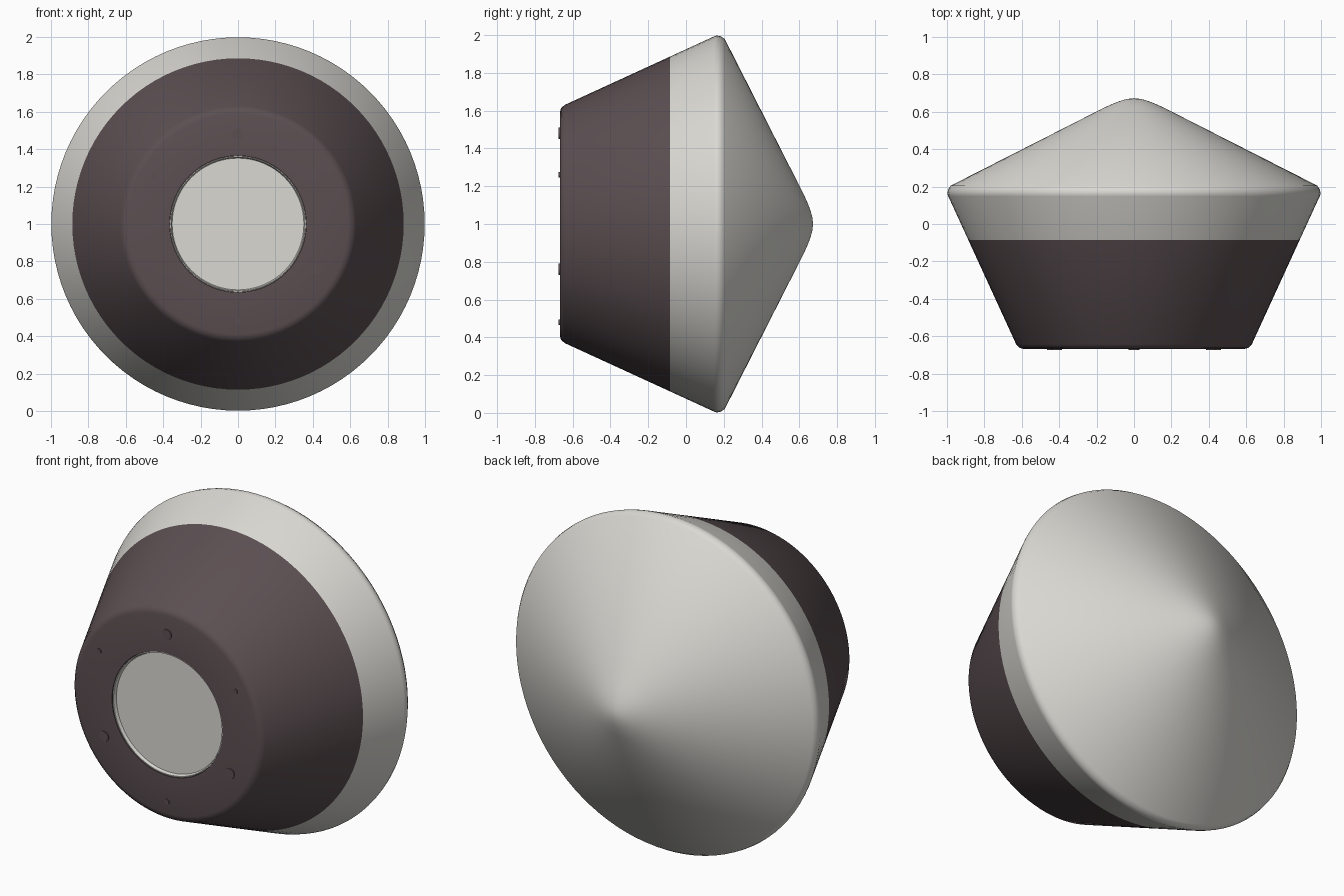
import bpy, math
from mathutils import Matrix

if "Cube" in bpy.data.objects:
    bpy.data.objects.remove(bpy.data.objects["Cube"])

SEG = 96
CZ = 1.0  # height of the revolve axis


def material(name, rgb):
    m = bpy.data.materials.new(name)
    m.diffuse_color = (*rgb, 1)
    m.use_nodes = True
    m.node_tree.nodes["Principled BSDF"].inputs["Base Color"].default_value = m.diffuse_color
    return m


LIGHT = material("pale grey", (0.70, 0.69, 0.65))
DARK = material("dark plum grey", (0.105, 0.077, 0.083))


def lathe(name, profile, mat, angle=30):
    """Revolve (radius, y) points about the y axis, listed front to back along the outside."""
    verts, faces, rings = [], [], []
    for r, y in profile:
        n = 1 if r == 0 else SEG
        rings.append(list(range(len(verts), len(verts) + n)))
        for i in range(n):
            a = 2 * math.pi * i / SEG
            verts.append((r * math.cos(a), y, CZ + r * math.sin(a)))
    for p, q in zip(rings, rings[1:]):
        for i in range(SEG):
            j = (i + 1) % SEG
            if len(p) == 1:
                faces.append((p[0], q[i], q[j]))
            elif len(q) == 1:
                faces.append((p[i], q[0], p[j]))
            else:
                faces.append((p[i], q[i], q[j], p[j]))
    me = bpy.data.meshes.new(name)
    me.from_pydata(verts, [], faces)
    me.materials.append(mat)
    ob = bpy.data.objects.new(name, me)
    bpy.context.collection.objects.link(ob)
    smooth(ob, angle)
    return ob


def smooth(ob, angle):
    bpy.ops.object.select_all(action='DESELECT')
    ob.select_set(True)
    bpy.context.view_layer.objects.active = ob
    bpy.ops.object.mode_set(mode='EDIT')
    bpy.ops.mesh.select_all(action='SELECT')
    bpy.ops.mesh.normals_make_consistent(inside=False)
    bpy.ops.object.mode_set(mode='OBJECT')
    bpy.ops.object.shade_smooth_by_angle(angle=math.radians(angle))


# Dark front housing with a round opening, closed inside behind the window
lathe("front_housing", [(0, -0.60), (0.365, -0.60), (0.365, -0.668), (0.59, -0.668),
                        (0.612, -0.662), (0.63, -0.643), (0.886, -0.085), (0, -0.085)], DARK, 50)

# Pale rear cone with rounded rim and tip
lathe("rear_cone", [(0, -0.085), (0.886, -0.085), (0.993, 0.148), (0.998, 0.163),
                    (0.994, 0.183), (0.980, 0.205), (0.16, 0.622), (0.12, 0.640),
                    (0.08, 0.656), (0.04, 0.668), (0, 0.673)], LIGHT, 50)

# Pale window, a shallow dish set in the opening
lathe("front_window", [(0, -0.645), (0.352, -0.645), (0.358, -0.664),
                       (0.363, -0.664), (0.363, -0.605), (0, -0.605)], LIGHT)

# Two alternating sets of three studs around the window
for kind, start, dist, rad in (("large_stud", 90, 0.48, 0.030), ("small_stud", 30, 0.52, 0.015)):
    for k in range(3):
        a = math.radians(start + 120 * k)
        bpy.ops.mesh.primitive_cylinder_add(
            vertices=20, radius=rad, depth=0.02,
            location=(dist * math.cos(a), -0.664, CZ + dist * math.sin(a)),
            rotation=(math.pi / 2, 0, 0))
        ob = bpy.context.object
        ob.name = f"{kind}_{k + 1}"
        ob.data.materials.append(DARK)
        smooth(ob, 30)
